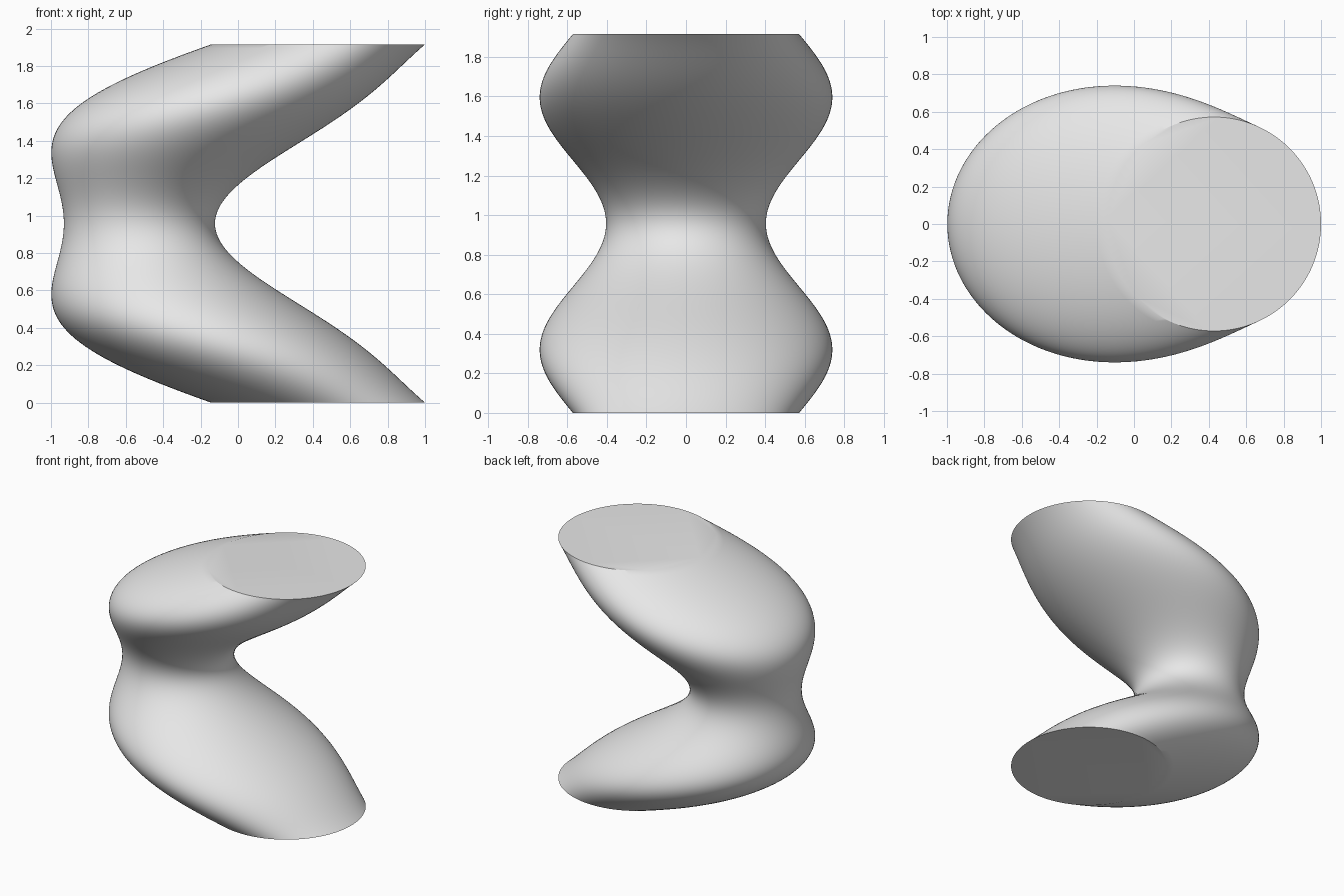
import bpy, bmesh
from math import sin, cos, pi

# Remove the default cube
cube = bpy.data.objects.get("Cube")
if cube:
    bpy.data.objects.remove(cube, do_unlink=True)

HEIGHT = 1.915
RINGS = 96
SIDES = 128


def centre_x(t):
    """Parabolic bend of the spine."""
    return 0.428 - 0.955 * 4 * t * (1 - t)


def radius(t):
    """Wavy thickness: two bulges and a waist."""
    return 0.572 + 0.168 * sin(3 * pi * t)


# Single matte grey
grey = bpy.data.materials.new("light grey")
grey.use_nodes = True
colour = (0.8, 0.8, 0.8, 1)
grey.diffuse_color = colour
grey.node_tree.nodes["Principled BSDF"].inputs["Base Color"].default_value = colour

# Loft horizontal circles along the bent spine
bm = bmesh.new()
rings = []
for i in range(RINGS + 1):
    t = i / RINGS
    rings.append([bm.verts.new((centre_x(t) + radius(t) * cos(2 * pi * k / SIDES),
                                radius(t) * sin(2 * pi * k / SIDES),
                                HEIGHT * t)) for k in range(SIDES)])
for low, high in zip(rings, rings[1:]):
    for k in range(SIDES):
        n = (k + 1) % SIDES
        bm.faces.new((low[k], low[n], high[n], high[k]))

# Flat end caps
bm.faces.new(rings[0][::-1])
bm.faces.new(rings[-1])

mesh = bpy.data.meshes.new("bent_column")
bm.to_mesh(mesh)
bm.free()
mesh.materials.append(grey)
column = bpy.data.objects.new("bent_column", mesh)
bpy.context.collection.objects.link(column)

# Smooth sides, sharp rims
bpy.ops.object.select_all(action='DESELECT')
column.select_set(True)
bpy.context.view_layer.objects.active = column
bpy.ops.object.shade_smooth_by_angle()
